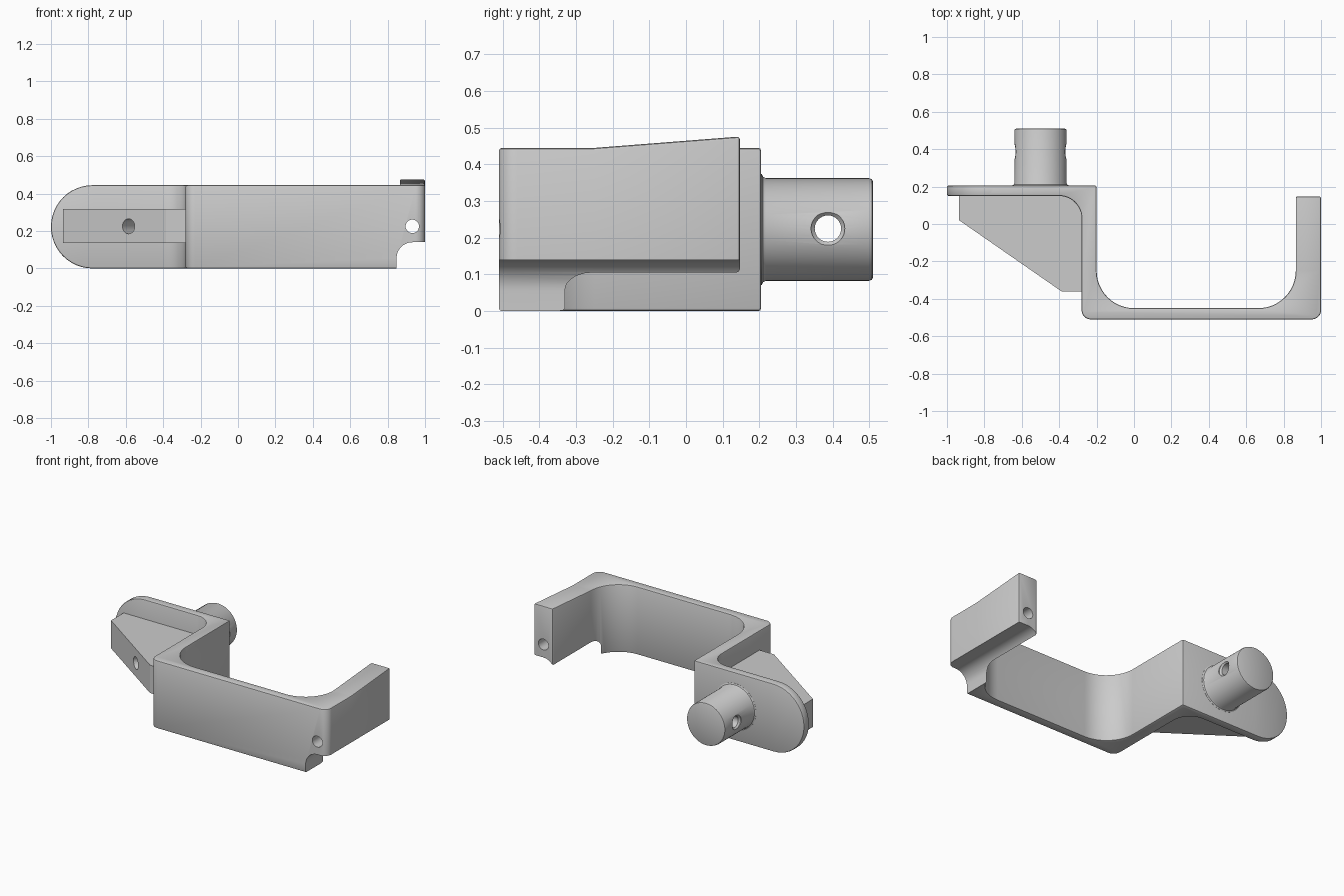
import bpy, bmesh
from math import tan, sin, tau
from mathutils import Vector

if "Cube" in bpy.data.objects:
    bpy.data.objects.remove(bpy.data.objects["Cube"])

GREY = (0.6, 0.6, 0.6, 1)
metal = bpy.data.materials.new("grey_metal")
metal.use_nodes = True
metal.diffuse_color = GREY
metal.node_tree.nodes["Principled BSDF"].inputs["Base Color"].default_value = GREY

HEIGHT = 0.445
MID = HEIGHT / 2


def rounded(corners, steps=12):
    """Closed outline from (u, v) or (u, v, radius) corners."""
    pts = [Vector((c[0], c[1], 0)) for c in corners]
    out = []
    for i, c in enumerate(corners):
        p = pts[i]
        if len(c) == 2:
            out.append(p)
            continue
        radius = c[2]
        d1 = (pts[i - 1] - p).normalized()
        d2 = (pts[(i + 1) % len(pts)] - p).normalized()
        half = d1.angle(d2) / 2
        centre = p + (d1 + d2).normalized() * radius / sin(half)
        reach = radius / tan(half)
        a = (p + d1 * reach - centre).normalized()
        b = (p + d2 * reach - centre).normalized()
        out += [centre + a.slerp(b, k / steps).normalized() * radius for k in range(steps + 1)]
    return out


def finish(name, bm):
    bmesh.ops.recalc_face_normals(bm, faces=bm.faces)
    mesh = bpy.data.meshes.new(name)
    bm.to_mesh(mesh)
    bm.free()
    mesh.materials.append(metal)
    ob = bpy.data.objects.new(name, mesh)
    bpy.context.collection.objects.link(ob)
    return ob


def prism(corners, axis, low, high):
    """Extrude an outline along z or y; returns a bmesh."""
    bm = bmesh.new()
    place = (lambda p, w: (p.x, p.y, w)) if axis == "Z" else (lambda p, w: (p.x, w, p.y))
    face = bm.faces.new([bm.verts.new(place(p, low)) for p in rounded(corners)])
    ext = bmesh.ops.extrude_face_region(bm, geom=[face], use_keep_orig=True)
    move = Vector((0, 0, high - low)) if axis == "Z" else Vector((0, high - low, 0))
    bmesh.ops.translate(bm, vec=move, verts=[v for v in ext["geom"] if isinstance(v, bmesh.types.BMVert)])
    return bm


def lathe(name, profile, origin, direction, sides=48):
    """Turn a (radius, distance) profile about an axis."""
    bm = bmesh.new()
    vs = [bm.verts.new((r, 0, h)) for r, h in profile]
    es = [bm.edges.new(pair) for pair in zip(vs, vs[1:])]
    bmesh.ops.spin(bm, geom=vs + es, cent=(0, 0, 0), axis=(0, 0, 1), angle=tau, steps=sides)
    bmesh.ops.remove_doubles(bm, verts=bm.verts, dist=1e-5)
    turn = Vector(direction).to_track_quat("Z", "Y").to_matrix().to_4x4()
    bmesh.ops.transform(bm, matrix=turn, verts=bm.verts)
    bmesh.ops.translate(bm, vec=origin, verts=bm.verts)
    return finish(name, bm)


def drill(name, radius, length, origin, direction):
    return lathe(name, [(0, 0), (radius, 0), (radius, length), (0, length)], origin, direction, 32)


def apply(ob, mod):
    bpy.ops.object.select_all(action="DESELECT")
    bpy.context.view_layer.objects.active = ob
    ob.select_set(True)
    bpy.ops.object.modifier_apply(modifier=mod.name)


def cut(ob, cutter):
    cutter.hide_render = True
    mod = ob.modifiers.new("cut", "BOOLEAN")
    mod.operation, mod.solver, mod.object = "DIFFERENCE", "EXACT", cutter
    apply(ob, mod)
    bpy.data.objects.remove(cutter)


def soften(ob, width):
    mod = ob.modifiers.new("soft_edges", "BEVEL")
    mod.width, mod.segments, mod.limit_method, mod.angle_limit = width, 2, "ANGLE", 0.7
    apply(ob, mod)


# Bent bracket: flange, wall, front plate and right-hand arm
bm = prism([(-1.03, 0.205), (-1.03, 0.15), (-0.28, 0.15, 0.12), (-0.28, -0.51, 0.05),
            (1, -0.51, 0.05), (1, 0.147), (0.865, 0.147), (0.865, -0.45, 0.2),
            (-0.2, -0.45, 0.2), (-0.2, 0.205)], "Z", 0, HEIGHT)
# Arm top slopes up towards its free end
bmesh.ops.bisect_plane(bm, geom=bm.verts[:] + bm.edges[:] + bm.faces[:], dist=1e-4,
                       plane_co=(0, -0.25, 0), plane_no=(0, 1, 0))
for v in bm.verts:
    if v.co.x > 0.8 and v.co.y > 0.1 and v.co.z > MID:
        v.co.z = 0.476
bracket = finish("bracket", bm)

# Round flange end
cut(bracket, finish("flange_cutter", prism(
    [(-0.75, -0.1), (-1.2, -0.1), (-1.2, 0.6), (-0.75, 0.6), (-0.75, HEIGHT),
     (-1, HEIGHT, 0.222), (-1, 0, 0.222), (-0.75, 0)], "Y", 0.1, 0.3)))
soften(bracket, 0.008)

# Coved notch under the arm, and the hole along it
cut(bracket, finish("notch_cutter", prism(
    [(0.848, -0.1), (0.848, 0.14, 0.085), (1.1, 0.14), (1.1, -0.1)], "Y", -0.6, 0.3)))
cut(bracket, drill("arm_drill", 0.036, 1, (0.932, -0.7, 0.225), (0, 1, 0)))

# Wedge-shaped gusset with a blind hole square to its slope
gusset = finish("gusset", prism(
    [(-0.935, 0.16), (-0.935, 0.02), (-0.385, -0.362), (-0.27, -0.362), (-0.27, 0.16)],
    "Z", 0.135, 0.318))
inward = Vector((0.57, 0.82, 0)).normalized()
cut(gusset, drill("gusset_drill", 0.04, 0.3, Vector((-0.585, -0.223, 0.225)) - inward * 0.05, inward))

# Round pin with a countersunk cross hole
pin = lathe("pin", [(0, 0), (0.152, 0), (0.152, 0.006), (0.144, 0.01), (0.14, 0.018),
                    (0.14, 0.298), (0.137, 0.307), (0.13, 0.31), (0, 0.31)],
            (-0.5, 0.2, MID), (0, 1, 0), 64)
cut(pin, lathe("pin_drill", [(0, -0.2), (0.046, -0.2), (0.046, -0.134), (0.036, -0.124),
                             (0.036, 0.124), (0.046, 0.134), (0.046, 0.2), (0, 0.2)],
               (-0.5, 0.387, 0.225), (1, 0, 0), 32))

for ob in (bracket, gusset, pin):
    bpy.ops.object.select_all(action="DESELECT")
    bpy.context.view_layer.objects.active = ob
    ob.select_set(True)
    bpy.ops.object.shade_smooth_by_angle(angle=0.5)
